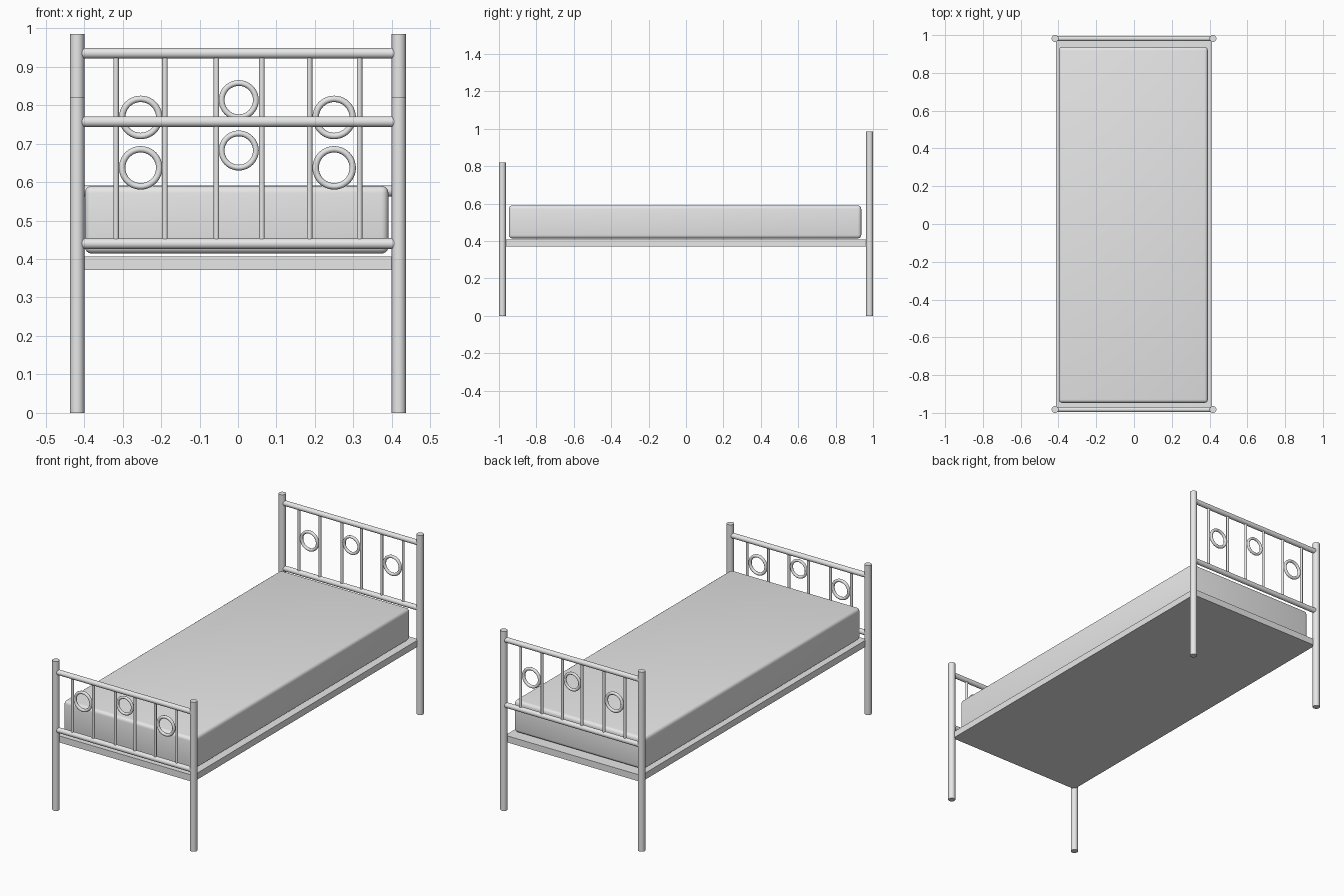
import bpy
import math
from mathutils import Vector

cube = bpy.data.objects.get("Cube")
if cube:
    bpy.data.objects.remove(cube, do_unlink=True)

# One plain grey for the whole bed
grey = bpy.data.materials.new("light_grey")
grey.use_nodes = True
grey.diffuse_color = (0.8, 0.8, 0.8, 1)
grey.node_tree.nodes["Principled BSDF"].inputs["Base Color"].default_value = (0.8, 0.8, 0.8, 1)


def finish(name):
    ob = bpy.context.object
    ob.name = name
    ob.data.materials.append(grey)
    bpy.ops.object.shade_smooth_by_angle(angle=math.radians(40))
    return ob


def tube(name, start, end, radius, sides=24):
    a, b = Vector(start), Vector(end)
    d = b - a
    bpy.ops.mesh.primitive_cylinder_add(
        vertices=sides, radius=radius, depth=d.length, location=(a + b) / 2,
        rotation=d.to_track_quat('Z', 'Y').to_euler())
    return finish(name)


def ring(name, centre, outer, thickness):
    bpy.ops.mesh.primitive_torus_add(
        location=centre, rotation=(math.pi / 2, 0, 0),
        major_radius=outer - thickness, minor_radius=thickness,
        major_segments=40, minor_segments=12)
    return finish(name)


def box(name, low, high, bevel=0.0):
    low, high = Vector(low), Vector(high)
    bpy.ops.mesh.primitive_cube_add(size=1, location=(low + high) / 2)
    ob = bpy.context.object
    ob.scale = high - low
    bpy.ops.object.transform_apply(location=False, rotation=False, scale=True)
    if bevel:
        mod = ob.modifiers.new("soft_edges", 'BEVEL')
        mod.width = bevel
        mod.segments = 4
        bpy.ops.object.modifier_apply(modifier=mod.name)
    return finish(name)


POST_X, POST_Y = 0.418, 0.982
BAR_X = (-0.317, -0.19, -0.056, 0.062, 0.186, 0.316)


# Posts, rails, bars and rings of one bed end
def bed_end(name, y, post_top, rail_top, rail_low, ring_z):
    for side, x in (("left", POST_X), ("right", -POST_X)):
        tube(f"{name}_{side}_post", (x, y, 0), (x, y, post_top), 0.0185)
    for level, z in (("top", rail_top), ("lower", rail_low)):
        tube(f"{name}_{level}_rail", (-0.41, y, z), (0.41, y, z), 0.014)
    for i, x in enumerate(BAR_X):
        tube(f"{name}_bar_{i + 1}", (x, y, rail_low), (x, y, rail_top), 0.0072, 16)
    ring(f"{name}_right_ring", (-0.253, y, ring_z), 0.0565, 0.0083)
    ring(f"{name}_middle_ring", (0.002, y, ring_z + 0.045), 0.052, 0.0075)
    ring(f"{name}_left_ring", (0.25, y, ring_z), 0.0565, 0.0083)


bed_end("footboard", -POST_Y, 0.82, 0.757, 0.44, 0.637)
bed_end("headboard", POST_Y, 0.985, 0.935, 0.577, 0.768)

# Flat base and the soft-edged mattress just above it
box("bed_base", (-0.413, -0.978, 0.371), (0.413, 0.978, 0.407))
box("mattress", (-0.398, -0.947, 0.414), (0.391, 0.937, 0.590), 0.018)
